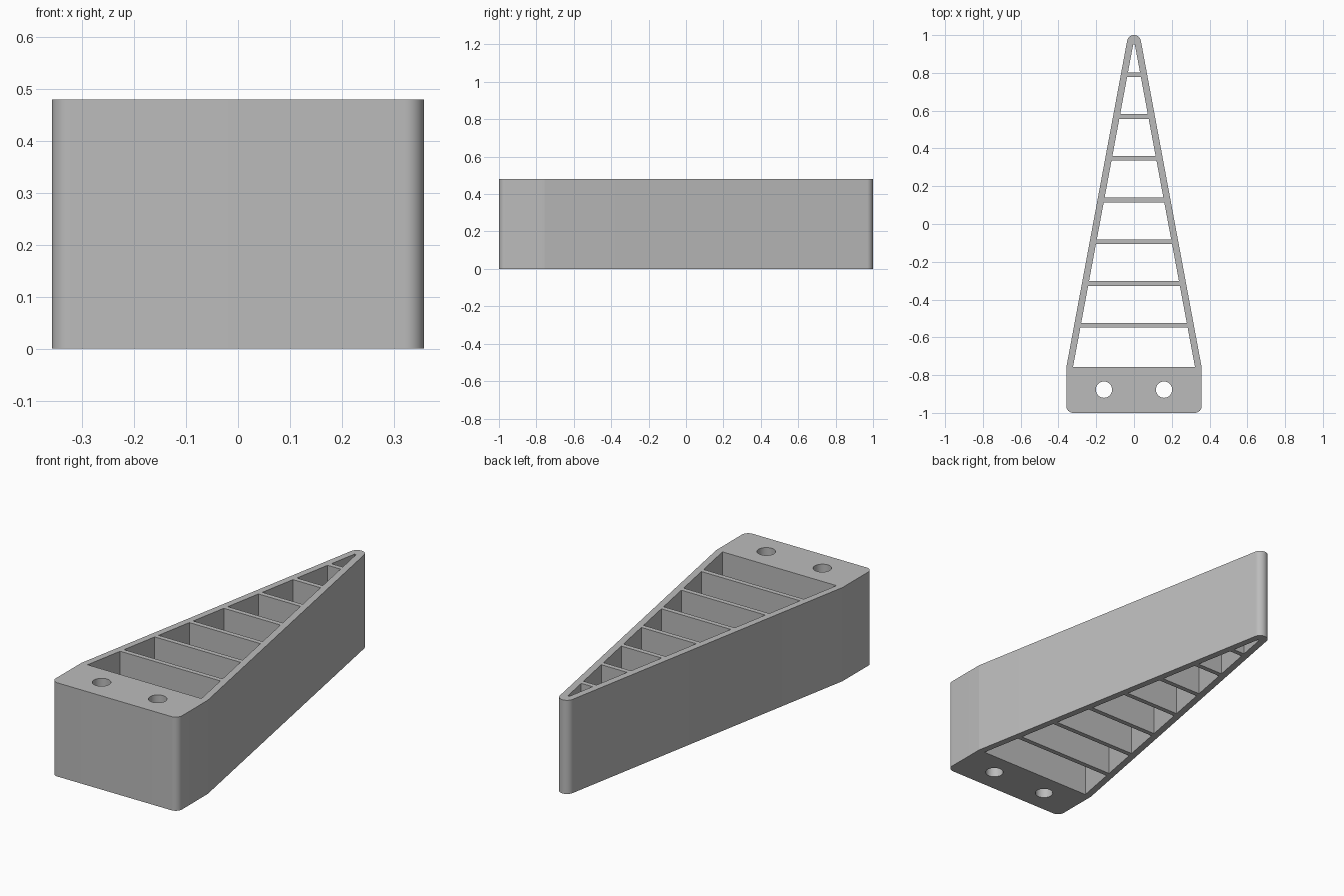
import bpy, bmesh
from math import cos, sin, pi, atan, radians

cube = bpy.data.objects.get("Cube")
if cube:
    bpy.data.objects.remove(cube, do_unlink=True)

HEIGHT = 0.48
HALF_W = 0.358       # half width of the mounting block
BLOCK_TOP = -0.757   # where the block ends and the taper begins
CORNER_R = 0.036
TIP_R = 0.037
TIP_Y = 1 - TIP_R
SLOPE = (HALF_W - TIP_R) / (TIP_Y - BLOCK_TOP)
WALL = 0.035
PITCH = 0.221        # rung spacing
RUNG = 0.025         # rung thickness
CELLS = 8


def arc(cx, cy, r, start, end, steps):
    return [(cx + r * cos(start + (end - start) * i / steps),
             cy + r * sin(start + (end - start) * i / steps)) for i in range(steps + 1)]


def inner_half(y):
    return HALF_W - WALL - SLOPE * (y - BLOCK_TOP)


# Outer outline: rounded block, tapering sides, rounded tip
lean = atan(SLOPE)
cx, cy = HALF_W - CORNER_R, -1 + CORNER_R
outline = arc(-cx, cy, CORNER_R, pi, 1.5 * pi, 12)
outline += arc(cx, cy, CORNER_R, 1.5 * pi, 2 * pi, 12)
outline += [(HALF_W, BLOCK_TOP)]
outline += arc(0, TIP_Y, TIP_R, lean, pi - lean, 24)
outline += [(-HALF_W, BLOCK_TOP)]
loops = [outline]

# Open cells between the rungs
for k in range(CELLS):
    low = BLOCK_TOP + PITCH * k + (RUNG / 2 if k else 0)
    high = min(BLOCK_TOP + PITCH * (k + 1) - RUNG / 2, 0.95)
    a, b = inner_half(low), inner_half(high)
    loops.append([(-a, low), (a, low), (b, high), (-b, high)])

# Two screw holes through the block
for side in (-1, 1):
    loops.append(arc(side * 0.159, -0.877, 0.043, 0, 2 * pi, 48)[:-1])

# Extrude the filled profile
curve = bpy.data.curves.new("ladder_wedge", "CURVE")
curve.dimensions = "2D"
curve.fill_mode = "BOTH"
curve.extrude = HEIGHT / 2
for loop in loops:
    spline = curve.splines.new("POLY")
    spline.points.add(len(loop) - 1)
    for point, (x, y) in zip(spline.points, loop):
        point.co = (x, y, 0, 1)
    spline.use_cyclic_u = True

wedge = bpy.data.objects.new("ladder_wedge", curve)
bpy.context.collection.objects.link(wedge)
wedge.location.z = HEIGHT / 2
bpy.ops.object.select_all(action="DESELECT")
wedge.select_set(True)
bpy.context.view_layer.objects.active = wedge
bpy.ops.object.convert(target="MESH")
wedge = bpy.context.view_layer.objects.active

# Weld the caps to the walls
bm = bmesh.new()
bm.from_mesh(wedge.data)
bmesh.ops.remove_doubles(bm, verts=bm.verts, dist=0.0001)
bmesh.ops.recalc_face_normals(bm, faces=bm.faces)
bm.to_mesh(wedge.data)
bm.free()
bpy.ops.object.shade_smooth_by_angle(angle=radians(10))

# Single grey plastic
grey = bpy.data.materials.new("plain grey")
grey.use_nodes = True
colour = (0.5, 0.5, 0.5, 1)
grey.diffuse_color = colour
grey.node_tree.nodes["Principled BSDF"].inputs["Base Color"].default_value = colour
wedge.data.materials.clear()
wedge.data.materials.append(grey)
